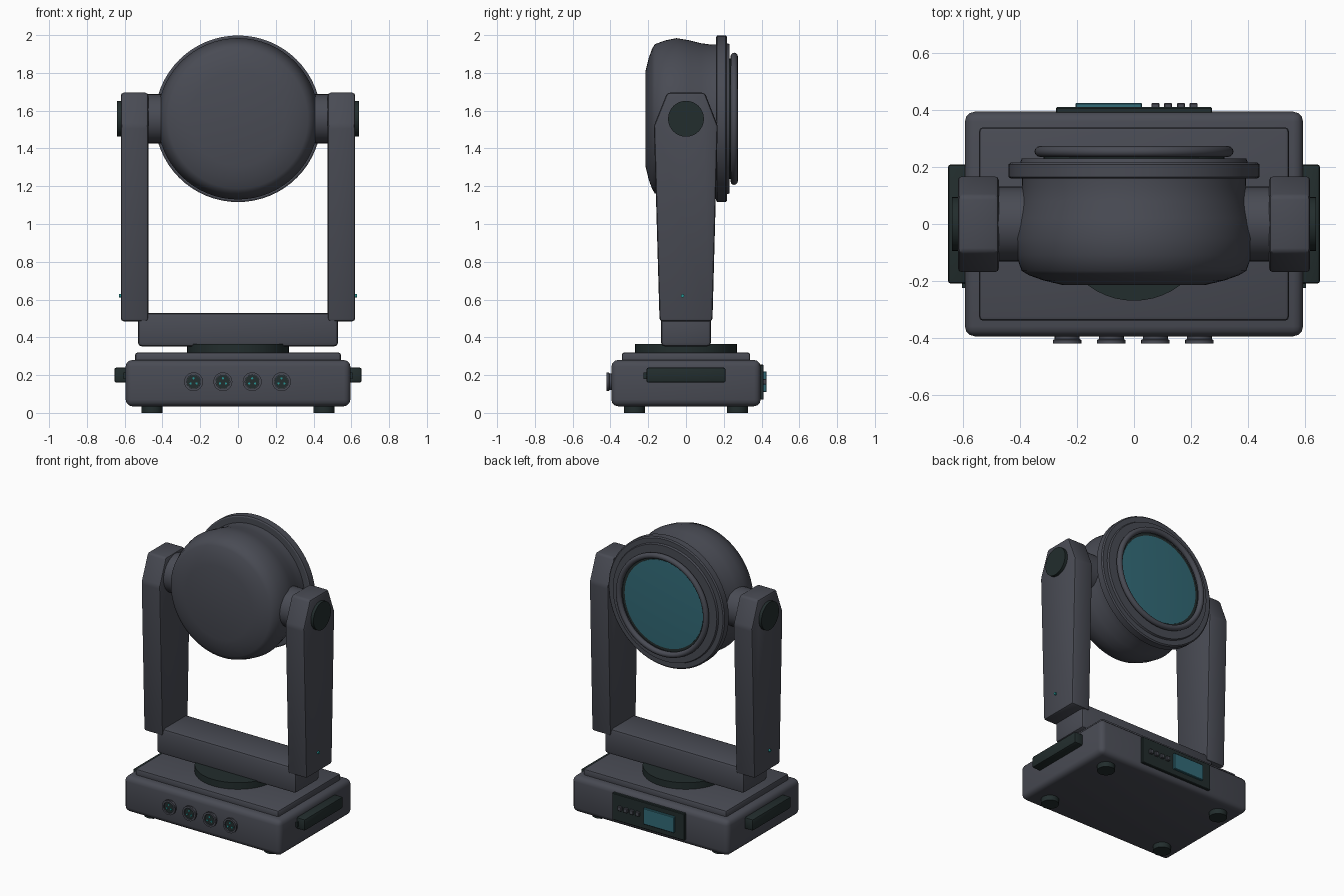
import bpy, bmesh, math
from mathutils import Matrix, Vector

if "Cube" in bpy.data.objects:
    bpy.data.objects.remove(bpy.data.objects["Cube"])


def material(name, rgb):
    m = bpy.data.materials.new(name)
    m.diffuse_color = (*rgb, 1)
    m.use_nodes = True
    m.node_tree.nodes["Principled BSDF"].inputs["Base Color"].default_value = m.diffuse_color
    return m


GREY = material("slate grey", (0.066, 0.070, 0.088))
DARK = material("dark green black", (0.016, 0.026, 0.026))
TEAL = material("teal glass", (0.032, 0.145, 0.185))
LED = material("bright teal", (0.02, 0.30, 0.30))
AXES = {"x": Matrix.Rotation(math.pi / 2, 4, "Y"),
        "y": Matrix.Rotation(-math.pi / 2, 4, "X"),
        "z": Matrix.Identity(4)}


def finish(name, bm, mat, bevel=0, segments=2, angle=35):
    bmesh.ops.recalc_face_normals(bm, faces=bm.faces)
    if bevel:
        edges = [e for e in bm.edges if e.calc_face_angle(0) > math.radians(15)]
        bmesh.ops.bevel(bm, geom=edges, offset=bevel, segments=segments,
                        profile=0.5, affect="EDGES")
    me = bpy.data.meshes.new(name)
    bm.to_mesh(me)
    bm.free()
    ob = bpy.data.objects.new(name, me)
    bpy.context.collection.objects.link(ob)
    me.materials.append(mat)
    bpy.ops.object.select_all(action="DESELECT")
    ob.select_set(True)
    bpy.context.view_layer.objects.active = ob
    bpy.ops.object.shade_smooth_by_angle(angle=math.radians(angle))
    return ob


def box(name, lo, hi, mat, bevel=0, segments=2):
    lo, hi = Vector(lo), Vector(hi)
    bm = bmesh.new()
    bmesh.ops.create_cube(bm, size=1, matrix=Matrix.Translation((lo + hi) / 2)
                          @ Matrix.Diagonal((*(hi - lo), 1)))
    return finish(name, bm, mat, bevel, segments)


def lathe(name, profile, centre, axis, mat, closed=False, n=48, angle=35):
    """Revolve (radius, distance along axis) points about an axis."""
    bm = bmesh.new()
    vs = [bm.verts.new((r, 0, h)) for r, h in profile]
    es = [bm.edges.new(p) for p in zip(vs, vs[1:])]
    if closed:
        es.append(bm.edges.new((vs[-1], vs[0])))
    bmesh.ops.spin(bm, geom=vs + es, cent=(0, 0, 0), axis=(0, 0, 1),
                   angle=math.tau, steps=n, use_merge=True)
    bmesh.ops.remove_doubles(bm, verts=bm.verts, dist=1e-5)
    bm.transform(Matrix.Translation(centre) @ AXES[axis])
    return finish(name, bm, mat, angle=angle)


def disc(name, r, a, b, centre, axis, mat, n=32):
    lo, hi = min(a, b), max(a, b)
    return lathe(name, [(0, lo), (r, lo), (r, hi), (0, hi)], centre, axis, mat, n=n)


# Base housing, raised top plate and turntable
box("base_housing", (-.595, -.395, .035), (.595, .395, .28), GREY, .035, 3)
box("base_top_plate", (-.545, -.34, .26), (.545, .34, .32), GREY, .014)
disc("turntable", .27, .30, .365, (0, 0, 0), "z", DARK, 48)
for x in (-.455, .455):
    for y in (-.272, .272):
        disc("foot", .056, 0, .05, (x, y, 0), "z", DARK)

# Yoke crossbar
box("yoke_crossbar", (-.53, -.132, .352), (.53, .132, .53), GREY, .02)

# Parts on both sides: arms, hubs, caps, lamps and handles
ARM = [(-.14, .485), (.14, .485), (.168, 1.52), (.1, 1.695), (-.1, 1.695), (-.17, 1.52)]
for s in (-1, 1):
    bm = bmesh.new()
    face = bm.faces.new([bm.verts.new((s * .475, y, z)) for y, z in ARM])
    ext = bmesh.ops.extrude_face_region(bm, geom=[face])["geom"]
    bmesh.ops.translate(bm, verts=[v for v in ext if isinstance(v, bmesh.types.BMVert)],
                        vec=(s * .145, 0, 0))
    finish("yoke_arm", bm, GREY, .015)
    disc("tilt_hub", .13, s * .33, s * .49, (0, 0, 1.557), "x", GREY)
    disc("pivot_cap", .095, s * .60, s * .64, (0, 0, 1.557), "x", DARK)
    disc("arm_lamp", .009, s * .61, s * .63, (0, -.018, .62), "x", LED, 12)
    xs = sorted((s * .58, s * .655))
    box("carry_handle", (xs[0], -.21, .16), (xs[1], .21, .24), DARK, .012)
    xs = sorted((s * .58, s * .605))
    box("handle_tab", (xs[0], -.225, .18), (xs[1], -.2, .215), DARK)

# Lamp head: rounded shell, flange, lip, retaining ring and lens
HEAD = (0, 0, 1.557)
lathe("head_shell", [(0, -.215), (.25, -.215), (.32, -.198), (.37, -.18), (.395, -.165),
                     (.415, -.11), (.427, -.05), (.415, .02), (.40, .08), (.393, .13),
                     (.395, .17), (0, .17)], HEAD, "y", GREY, n=64, angle=50)
lathe("front_flange", [(0, .16), (.433, .16), (.441, .165), (.441, .21), (.433, .217),
                       (.40, .217), (.395, .23), (0, .23)], HEAD, "y", GREY, n=64, angle=25)
lathe("retaining_ring", [(.331 + .019 * math.cos(a * math.tau / 12),
                          .255 + .019 * math.sin(a * math.tau / 12)) for a in range(12)],
      HEAD, "y", GREY, closed=True, n=64, angle=60)
disc("lens_seat", .318, .22, .237, HEAD, "y", DARK, 64)
lathe("lens", [(0, .22), (.298, .22), (.298, .24), (.2, .245), (0, .248)],
      HEAD, "y", TEAL, n=64)

# Row of round sockets on the front
for x in (-.235, -.08, .075, .23):
    c = (x, 0, .165)
    lathe("socket_shell", [(0, -.38), (.044, -.38), (.044, -.405), (.05, -.408), (.05, -.42),
                           (.037, -.42), (.037, -.408), (0, -.408)], c, "y", GREY, n=24)
    disc("socket_insert", .036, -.413, -.40, c, "y", DARK, 24)
    for k in range(3):
        a = math.radians(90 + 120 * k)
        p = (x + .018 * math.cos(a), 0, .165 + .018 * math.sin(a))
        disc("socket_pin", .006, -.418, -.41, p, "y", LED, 8)

# Control panel on the back
box("control_panel", (-.275, .38, .07), (.275, .411, .255), DARK, .004, 1)
box("screen", (-.205, .40, .11), (.028, .426, .22), TEAL, .003, 1)
for i in range(4):
    x = .075 + .045 * i
    box("panel_button", (x - .014, .40, .15), (x + .014, .426, .18), GREY, .003, 1)
